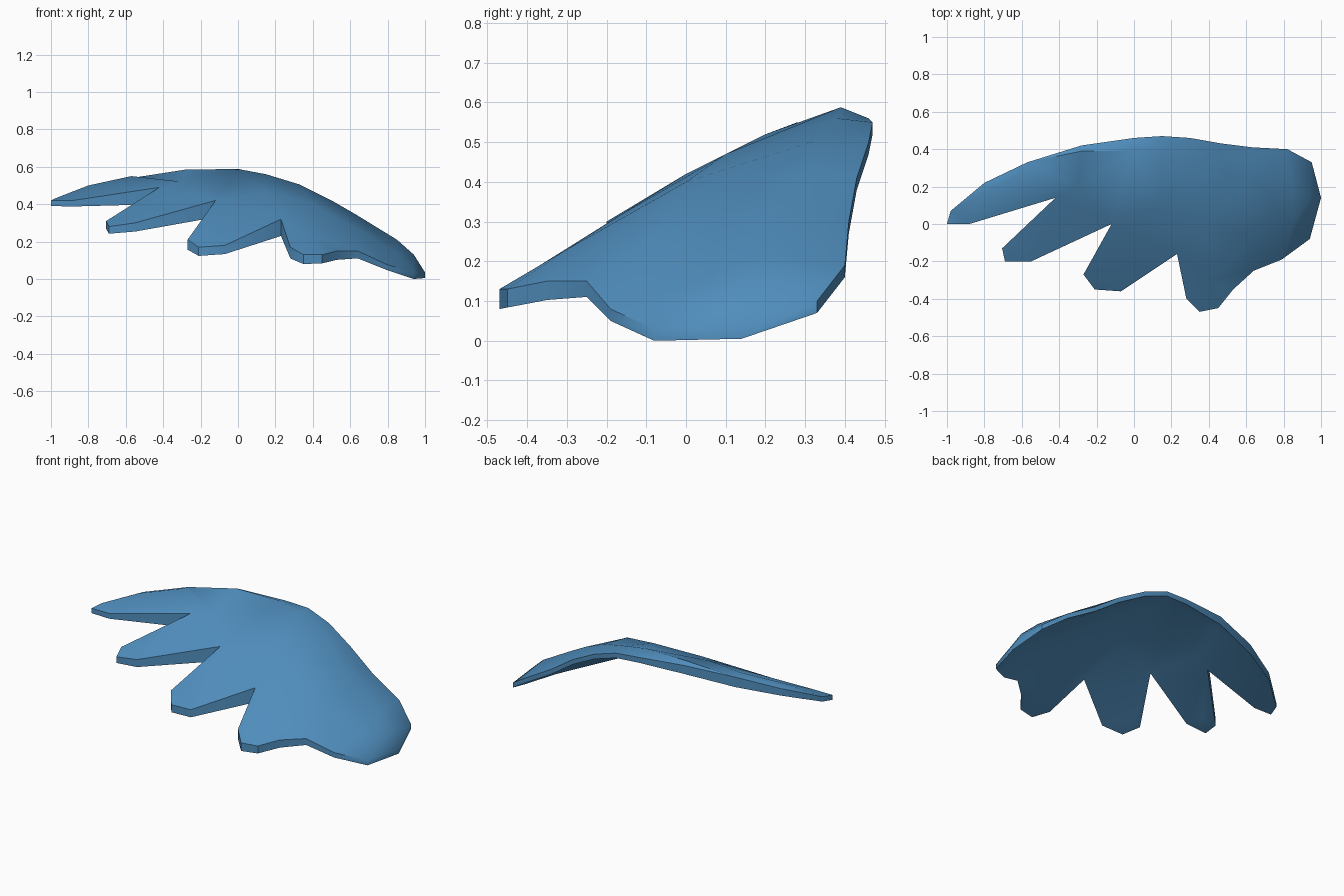
import bpy
import bmesh
import math
from mathutils import Vector
from mathutils.geometry import delaunay_2d_cdt

default = bpy.data.objects.get("Cube")
if default:
    bpy.data.objects.remove(default, do_unlink=True)


def make_material(name, colour):
    material = bpy.data.materials.new(name)
    material.use_nodes = True
    material.diffuse_color = colour
    shader = material.node_tree.nodes["Principled BSDF"]
    shader.inputs["Base Color"].default_value = colour
    return material


def points(rows):
    """Turn rows given in hundredths of a unit into vectors."""
    return [Vector(row) / 100 for row in rows]


# Notches between the feathers, where the wing is thickest at its edge
notches = points([(-42, 14, 49), (-12, 0, 42), (23, -16, 32)])

# Upper rim, from the long feather tip along the leading edge to the root
leading_edge = points([
    (-100, 0, 42), (-98, 7, 43), (-80, 22, 49), (-57, 33, 54),
    (-28, 42, 57), (0, 46, 56), (15, 47, 55), (30, 46, 50),
    (47, 43, 41), (63, 41, 30), (82, 40, 19)])
root_edge = points([
    (95, 33, 10), (100, 14, 3.5), (94, -8, 3), (79, -19, 8), (64, -25, 15)])

# Feather outlines, each running from its right side round to its left
fourth_feather = points([(53, -35, 15), (45, -45, 13), (35, -47, 13), (28, -40, 17)])
third_feather = points([(-7, -36, 18), (-21, -35, 17), (-27, -27, 21)])
second_feather = points([(-55, -20, 30), (-69, -20, 28), (-70.5, -13, 31)])
first_feather = points([(-88, 0, 42)])

outline = (leading_edge + root_edge + fourth_feather + [notches[2]]
           + third_feather + [notches[1]] + second_feather
           + [notches[0]] + first_feather)

# Crest and body points that shape the domed upper surface
crest = points([
    (-80, 17, 50), (-57, 28, 55), (-28, 39, 58.5), (0, 39, 58.8),
    (15, 38, 56), (33, 33, 50.5), (50, 28, 42), (63, 25, 34.5),
    (85, 18, 21), (94, 14, 13)])
body = points([
    (-30, 20, 52), (15, 10, 47), (40, 0, 40), (65, -8, 26),
    (85, 0, 14), (40, -30, 23), (-20, -24, 25), (-58, -10, 35)])


def edge_thickness(point):
    """Thin at the tips, thick beside the notches."""
    nearest = min((point.xy - notch.xy).length for notch in notches)
    return max(0.03, 0.09 - 0.12 * nearest)


def build_wing(name, rim, inner, material):
    upper = rim + inner
    count = len(rim)
    rim_edges = [(i, (i + 1) % count) for i in range(count)]
    flat, _, faces, sources, _, _ = delaunay_2d_cdt(
        [p.xy for p in upper], rim_edges, [], 1, 1e-5)
    source = [ids[0] for ids in sources]

    bm = bmesh.new()
    top = [bm.verts.new(p) for p in upper]
    bottom = []
    for i, p in enumerate(upper):
        depth = edge_thickness(p) + (0.02 if i >= count else 0)
        bottom.append(bm.verts.new(p - Vector((0, 0, depth))))

    # Upper and lower skins
    for face in faces:
        ids = [source[i] for i in face]
        bm.faces.new([top[i] for i in ids])
        bm.faces.new([bottom[i] for i in reversed(ids)])
    # Narrow wall around the rim
    for a, b in rim_edges:
        bm.faces.new((top[a], top[b], bottom[b], bottom[a]))
    bmesh.ops.recalc_face_normals(bm, faces=bm.faces)

    mesh = bpy.data.meshes.new(name)
    bm.to_mesh(mesh)
    bm.free()
    mesh.materials.append(material)
    wing = bpy.data.objects.new(name, mesh)
    bpy.context.collection.objects.link(wing)
    return wing


blue = make_material("feather blue", (0.08, 0.27, 0.51, 1))
wing = build_wing("wing", outline, crest + body, blue)

bpy.ops.object.select_all(action="DESELECT")
wing.select_set(True)
bpy.context.view_layer.objects.active = wing
bpy.ops.object.shade_smooth_by_angle(angle=math.radians(40))
